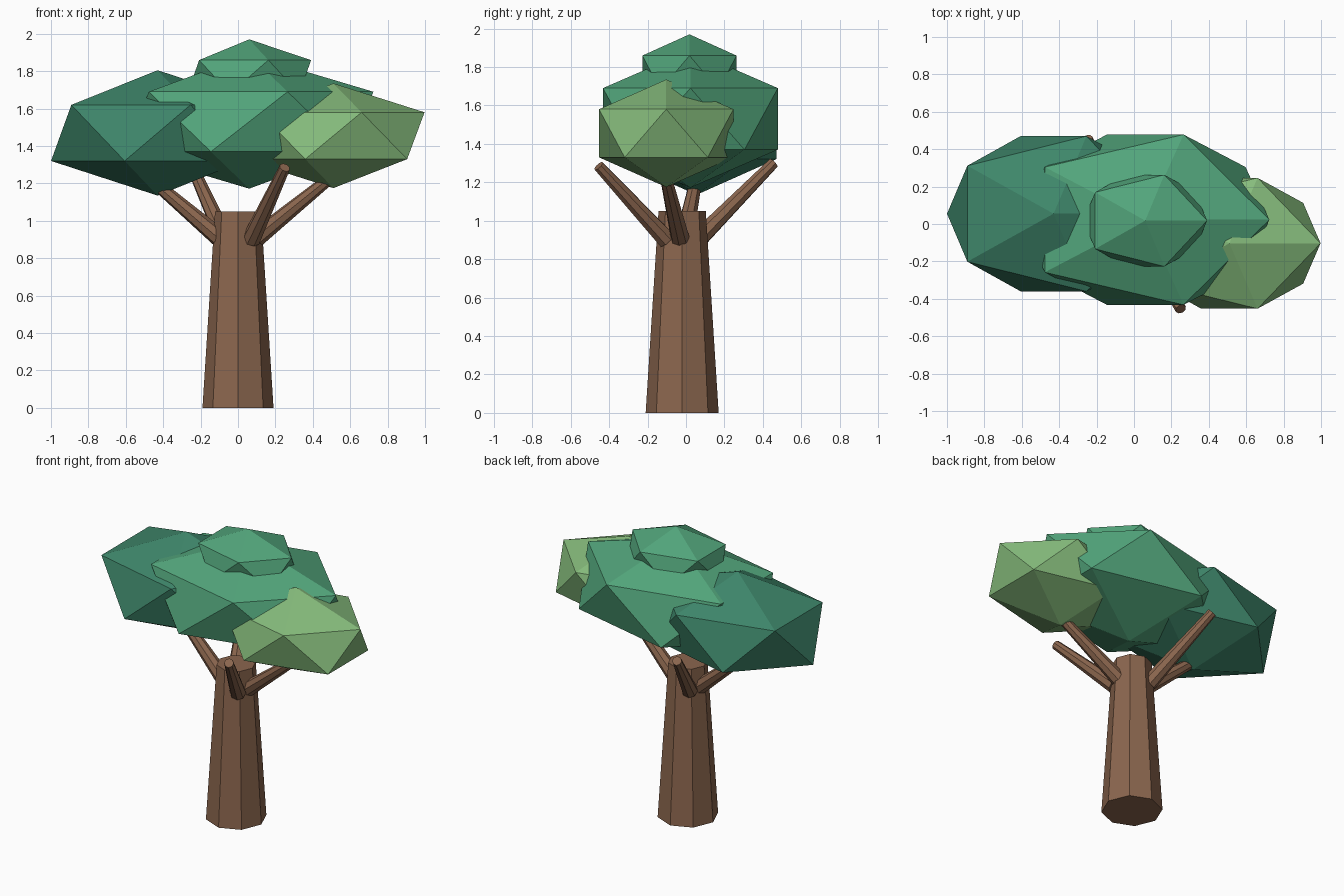
import bpy
from mathutils import Vector

default = bpy.data.objects.get("Cube")
if default:
    bpy.data.objects.remove(default, do_unlink=True)


def material(name, srgb):
    """Flat colour given as 0-255 sRGB, stored as linear."""
    linear = [((c / 255 + 0.055) / 1.055) ** 2.4 for c in srgb]
    mat = bpy.data.materials.new(name)
    mat.use_nodes = True
    mat.diffuse_color = (*linear, 1)
    mat.node_tree.nodes["Principled BSDF"].inputs["Base Color"].default_value = (*linear, 1)
    return mat


bark = material("bark brown", (139, 102, 78))
dark_leaf = material("dark green", (62, 134, 106))
mid_leaf = material("mid green", (82, 165, 123))
light_leaf = material("light green", (134, 188, 124))


def finish(name, mat):
    obj = bpy.context.object
    obj.name = name
    obj.data.materials.append(mat)
    return obj


def limb(name, start, end, r_start, r_end):
    """Tapered eight-sided limb between two points."""
    start, end = Vector(start), Vector(end)
    axis = end - start
    bpy.ops.mesh.primitive_cone_add(
        vertices=8, radius1=r_start, radius2=r_end, depth=axis.length,
        location=(start + end) / 2, rotation=axis.to_track_quat("Z", "Y").to_euler())
    return finish(name, bark)


def leaf_clump(name, centre, radii, mat):
    """Stretched icosahedron."""
    bpy.ops.mesh.primitive_ico_sphere_add(subdivisions=1, radius=1, location=centre)
    bpy.context.object.scale = radii
    bpy.ops.object.transform_apply(location=False, rotation=False, scale=True)
    return finish(name, mat)


# Trunk
bpy.ops.mesh.primitive_cone_add(vertices=8, radius1=0.19, radius2=0.123,
                                depth=1.05, location=(0, -0.02, 0.525))
finish("trunk", bark)

# Branches
limb("front_branch", (0.07, -0.1, 0.9), (0.25, -0.455, 1.285), 0.05, 0.03)
limb("back_branch", (-0.07, 0.06, 0.9), (-0.25, 0.455, 1.3), 0.05, 0.03)
limb("left_branch", (0.1, -0.03, 0.91), (0.52, -0.11, 1.25), 0.05, 0.03)
limb("right_branch", (-0.1, -0.01, 0.91), (-0.5, 0.06, 1.25), 0.05, 0.03)

# Foliage
leaf_clump("right_foliage", (-0.43, 0.055, 1.47), (0.637, 0.488, 0.335), dark_leaf)
leaf_clump("centre_foliage", (0.06, 0.023, 1.53), (0.742, 0.535, 0.358), mid_leaf)
leaf_clump("left_foliage", (0.51, -0.103, 1.455), (0.545, 0.411, 0.28), light_leaf)
leaf_clump("top_foliage", (0.06, 0.018, 1.77), (0.37, 0.288, 0.2), mid_leaf)
